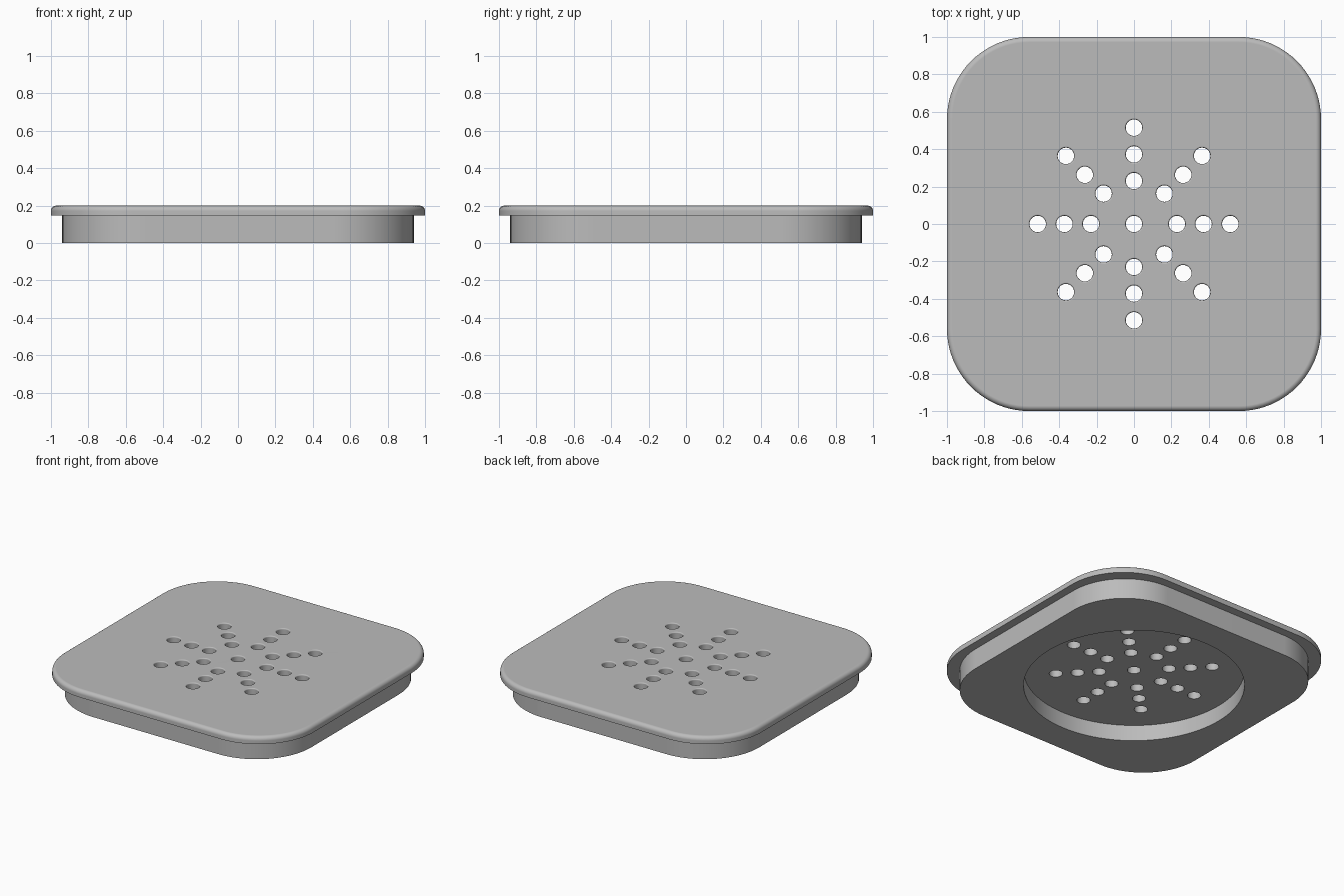
import bpy
import bmesh
from math import cos, sin, pi, radians

if "Cube" in bpy.data.objects:
    bpy.data.objects.remove(bpy.data.objects["Cube"], do_unlink=True)

CORNER = 0.44        # corner radius of base and lid
BASE_HALF = 0.94     # half width of the lower block
LEDGE_Z = 0.148      # underside of the overhanging lid
TOP_Z = 0.2
EDGE_FILLET = 0.028
RECESS_R, RECESS_Z = 0.725, 0.115
HOLE_R, HOLE_FILLET = 0.044, 0.008

grey = bpy.data.materials.new("plain grey")
grey.use_nodes = True
grey.diffuse_color = (0.5, 0.5, 0.5, 1)
grey.node_tree.nodes["Principled BSDF"].inputs["Base Color"].default_value = grey.diffuse_color


def rounded_square(half, radius, steps=20):
    """Outline points of a square with round corners, counter-clockwise."""
    c = half - radius
    points = []
    for quarter, (sx, sy) in enumerate([(1, 1), (-1, 1), (-1, -1), (1, -1)]):
        for i in range(steps + 1):
            a = (quarter + i / steps) * pi / 2
            points.append((sx * c + radius * cos(a), sy * c + radius * sin(a)))
    return points


def circle(radius, segments, cx=0, cy=0):
    return [(cx + radius * cos(2 * pi * i / segments),
             cy + radius * sin(2 * pi * i / segments)) for i in range(segments)]


def add_stack(bm, layers):
    """Closed solid skinned through (outline, height) layers."""
    rings = [[bm.verts.new((x, y, z)) for x, y in outline] for outline, z in layers]
    n = len(rings[0])
    for low, high in zip(rings, rings[1:]):
        for i in range(n):
            j = (i + 1) % n
            bm.faces.new((low[i], low[j], high[j], high[i]))
    bm.faces.new(rings[0][::-1])
    bm.faces.new(rings[-1])


def make_object(name, bm):
    mesh = bpy.data.meshes.new(name)
    bm.to_mesh(mesh)
    bm.free()
    mesh.materials.append(grey)
    obj = bpy.data.objects.new(name, mesh)
    bpy.context.collection.objects.link(obj)
    return obj


# Stepped cover: lower block, overhanging lid and filleted top edge
bm = bmesh.new()
layers = [(rounded_square(BASE_HALF, CORNER), 0),
          (rounded_square(BASE_HALF, CORNER), LEDGE_Z),
          (rounded_square(1, CORNER), LEDGE_Z)]
for i in range(7):
    a = i / 6 * pi / 2
    inset = EDGE_FILLET * (1 - cos(a))
    layers.append((rounded_square(1 - inset, CORNER - inset),
                   TOP_Z - EDGE_FILLET * (1 - sin(a))))
add_stack(bm, layers)
cover = make_object("drain_cover", bm)

# Cutter for the round recess underneath
bm = bmesh.new()
add_stack(bm, [(circle(RECESS_R, 96), -0.1), (circle(RECESS_R, 96), RECESS_Z)])
recess_cutter = make_object("recess_cutter", bm)

# Cutter for the star of holes, each with a softly rounded top rim
bm = bmesh.new()
centres = [(0, 0)]
for distance in (0.23, 0.372, 0.515):
    centres += circle(distance, 8)
for cx, cy in centres:
    layers = [(circle(HOLE_R, 32, cx, cy), 0.05)]
    for i in range(5):
        a = i / 4 * pi / 2
        layers.append((circle(HOLE_R + HOLE_FILLET * (1 - cos(a)), 32, cx, cy),
                       TOP_Z - HOLE_FILLET * (1 - sin(a))))
    layers.append((circle(HOLE_R + HOLE_FILLET, 32, cx, cy), TOP_Z + 0.1))
    add_stack(bm, layers)
hole_cutter = make_object("hole_cutter", bm)

# Cut the recess and the holes
bpy.ops.object.select_all(action="DESELECT")
bpy.context.view_layer.objects.active = cover
cover.select_set(True)
for cutter in (recess_cutter, hole_cutter):
    cutter.hide_render = True
    cut = cover.modifiers.new(cutter.name, "BOOLEAN")
    cut.operation = "DIFFERENCE"
    cut.solver = "EXACT"
    cut.object = cutter
    bpy.ops.object.modifier_apply(modifier=cut.name)
    bpy.data.objects.remove(cutter, do_unlink=True)

# Smooth walls and fillets, flat caps
bpy.ops.object.shade_smooth_by_angle(angle=radians(30))
weighted = cover.modifiers.new("flat caps", "WEIGHTED_NORMAL")
weighted.keep_sharp = True
